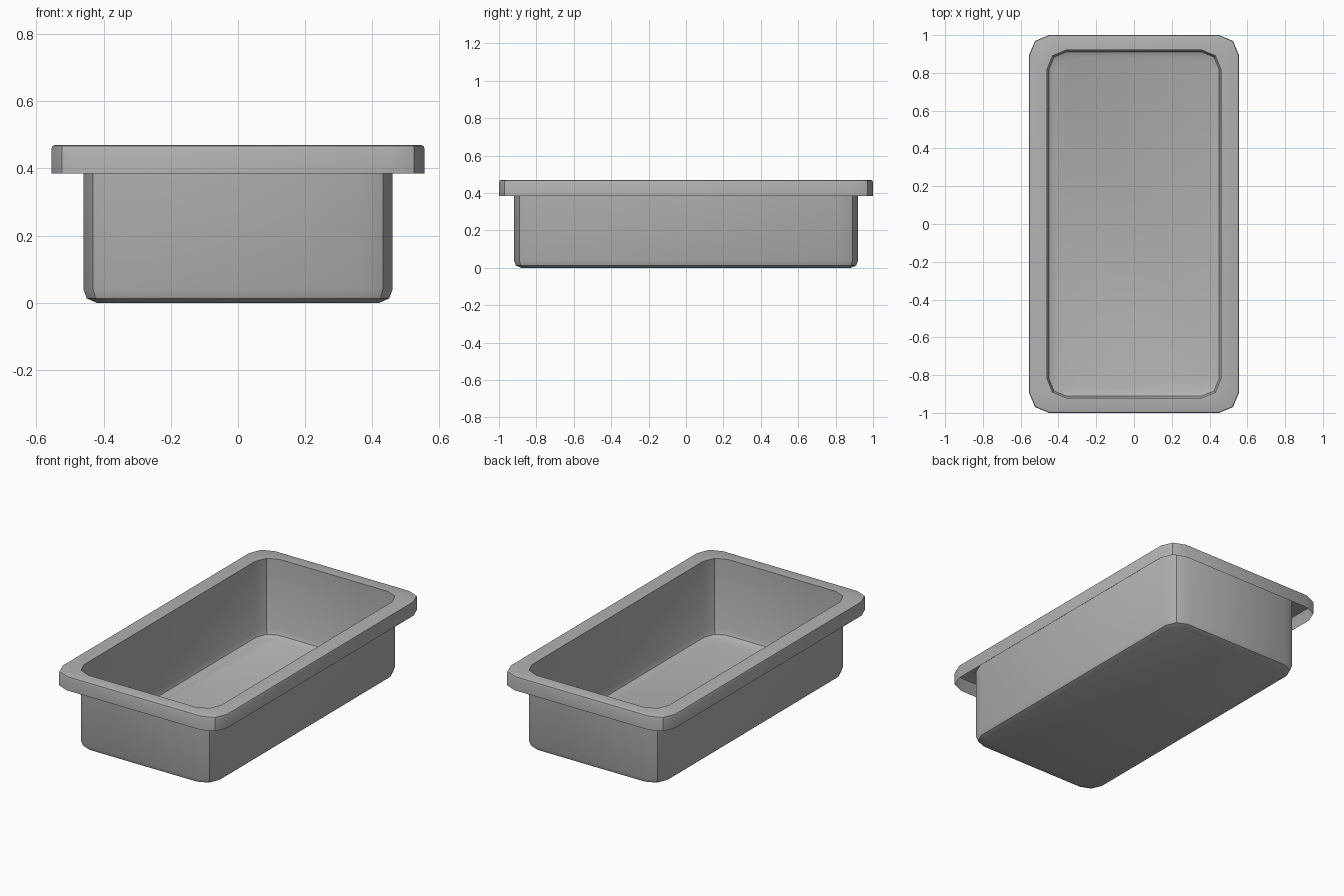
import bpy, bmesh, math

cube = bpy.data.objects.get("Cube")
if cube:
    bpy.data.objects.remove(cube)

# Single grey material
grey = bpy.data.materials.new("mid_grey")
grey.use_nodes = True
grey.diffuse_color = (0.45, 0.45, 0.45, 1)
grey.node_tree.nodes["Principled BSDF"].inputs["Base Color"].default_value = grey.diffuse_color


def rounded_ring(bm, hx, hy, r, z):
    """Rectangle with two-segment rounded corners."""
    ring = []
    for i, (sx, sy) in enumerate([(1, 1), (-1, 1), (-1, -1), (1, -1)]):
        for step in range(3):
            a = math.radians(90 * i + 45 * step)
            ring.append(bm.verts.new((sx * (hx - r) + r * math.cos(a),
                                      sy * (hy - r) + r * math.sin(a), z)))
    return ring


def loft_sheet(name, sections, cap=False):
    """Thin sheet lofted through rounded rectangles."""
    bm = bmesh.new()
    rings = [rounded_ring(bm, *s) for s in sections]
    for low, high in zip(rings, rings[1:]):
        for i in range(len(low)):
            j = (i + 1) % len(low)
            bm.faces.new((low[i], low[j], high[j], high[i]))
    if cap:
        bm.faces.new(rings[-1])
    mesh = bpy.data.meshes.new(name)
    bm.to_mesh(mesh)
    bm.free()
    mesh.materials.append(grey)
    obj = bpy.data.objects.new(name, mesh)
    bpy.context.collection.objects.link(obj)
    bpy.ops.object.select_all(action="DESELECT")
    obj.select_set(True)
    bpy.context.view_layer.objects.active = obj
    bpy.ops.object.shade_smooth_by_angle(angle=math.radians(30))
    return obj


# Rim: hanging skirt, eased edge and flat lip, open underneath
loft_sheet("rim", [
    (0.555, 1.0, 0.105, 0.385),
    (0.555, 1.0, 0.105, 0.458),
    (0.552, 0.997, 0.102, 0.467),
    (0.543, 0.988, 0.095, 0.47),
    (0.46, 0.92, 0.10, 0.47),
])

# Basin: thin walls from the lip down to the eased floor
loft_sheet("basin", [
    (0.46, 0.92, 0.10, 0.47),
    (0.46, 0.92, 0.10, 0.04),
    (0.45, 0.91, 0.09, 0.013),
    (0.42, 0.88, 0.065, 0.0),
], cap=True)
